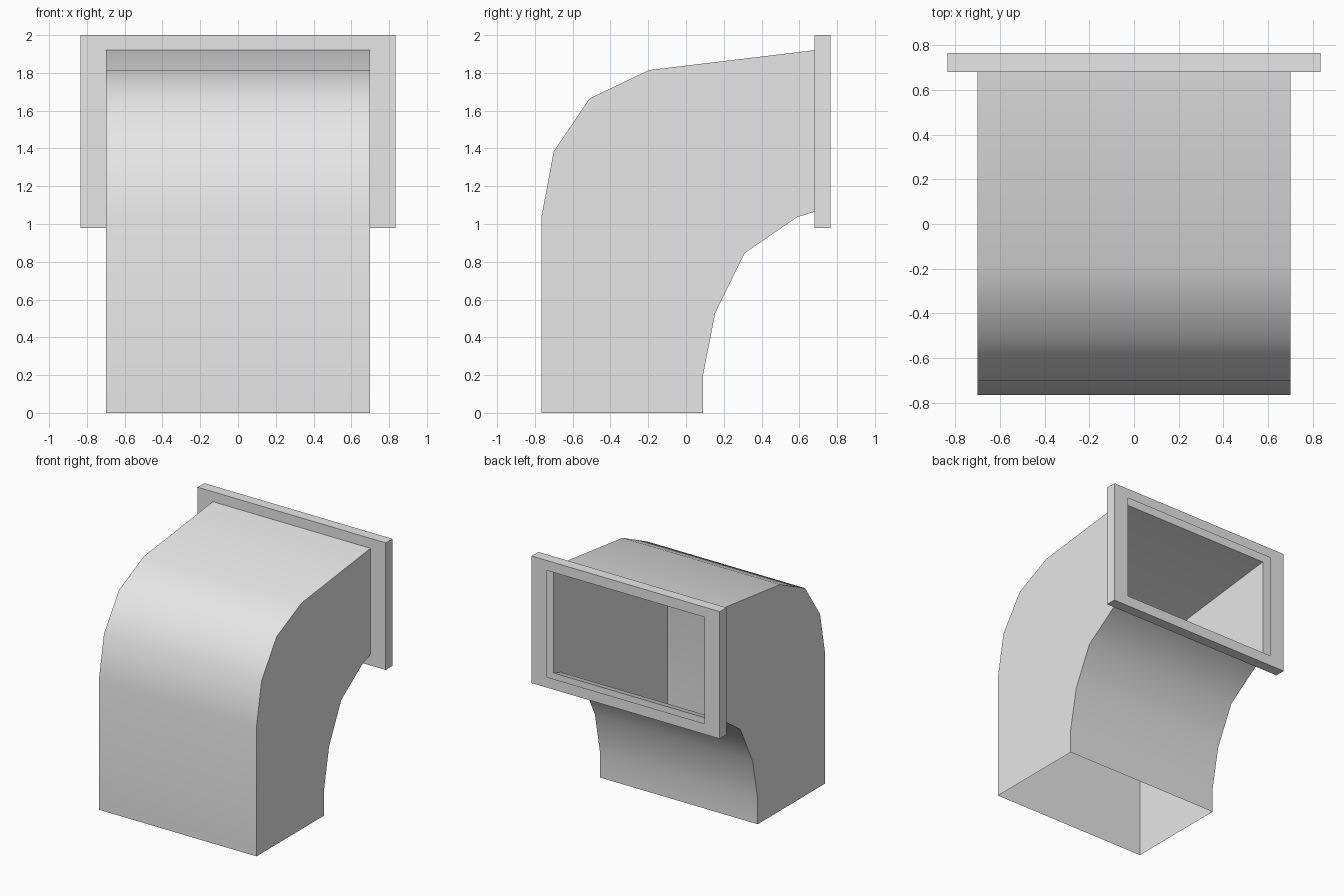
import bpy
import bmesh

cube = bpy.data.objects.get("Cube")
if cube:
    bpy.data.objects.remove(cube, do_unlink=True)

# Single painted-metal colour
grey = bpy.data.materials.new("light_grey")
grey.use_nodes = True
colour = (0.8, 0.8, 0.8, 1.0)
grey.diffuse_color = colour
grey.node_tree.nodes["Principled BSDF"].inputs["Base Color"].default_value = colour


def finish(bm, name):
    mesh = bpy.data.meshes.new(name)
    bm.to_mesh(mesh)
    bm.free()
    mesh.materials.append(grey)
    obj = bpy.data.objects.new(name, mesh)
    bpy.context.collection.objects.link(obj)
    bpy.ops.object.select_all(action="DESELECT")
    obj.select_set(True)
    bpy.context.view_layer.objects.active = obj
    bpy.ops.object.shade_smooth_by_angle(angle=0.55)
    return obj


HALF_W = 0.70
MOUTH_Y, BACK_Y = 0.68, 0.765
MOUTH_LOW, MOUTH_TOP = 1.065, 1.92

# Elbow side outline, as (y, z) from foot to mouth
outer = [(-0.765, 0), (-0.765, 1.04), (-0.70, 1.385), (-0.51, 1.665),
         (-0.195, 1.815), (MOUTH_Y, MOUTH_TOP)]
inner = [(0.09, 0), (0.09, 0.20), (0.155, 0.53), (0.31, 0.845),
         (0.585, 1.035), (MOUTH_Y, MOUTH_LOW)]

# Sheet-metal elbow, open at the foot and the mouth
bm = bmesh.new()
rows = {}
for side in (-1, 1):
    for key, line in (("outer", outer), ("inner", inner)):
        rows[key, side] = [bm.verts.new((side * HALF_W, y, z)) for y, z in line]
for key in ("outer", "inner"):
    a, b = rows[key, -1], rows[key, 1]
    for i in range(len(a) - 1):
        quad = (a[i], b[i], b[i + 1], a[i + 1])
        bm.faces.new(quad if key == "outer" else quad[::-1])
for side in (-1, 1):
    loop = rows["inner", side] + rows["outer", side][::-1]
    bm.faces.new(loop if side < 0 else loop[::-1])
bmesh.ops.recalc_face_normals(bm, faces=bm.faces)
finish(bm, "duct_elbow")

# Hollow flange: two holed plates joined around the rim
bm = bmesh.new()


def rectangle(half, low, top, y):
    return [bm.verts.new(p) for p in ((-half, y, low), (half, y, low),
                                      (half, y, top), (-half, y, top))]


rims = []
for y in (MOUTH_Y, BACK_Y):
    rim = rectangle(0.835, 0.98, 2.0, y)
    hole = rectangle(HALF_W, MOUTH_LOW, MOUTH_TOP, y)
    rims.append(rim)
    for i in range(4):
        j = (i + 1) % 4
        quad = (rim[i], rim[j], hole[j], hole[i])
        bm.faces.new(quad if y == MOUTH_Y else quad[::-1])
for i in range(4):
    j = (i + 1) % 4
    bm.faces.new((rims[0][j], rims[0][i], rims[1][i], rims[1][j]))
finish(bm, "mouth_flange")
